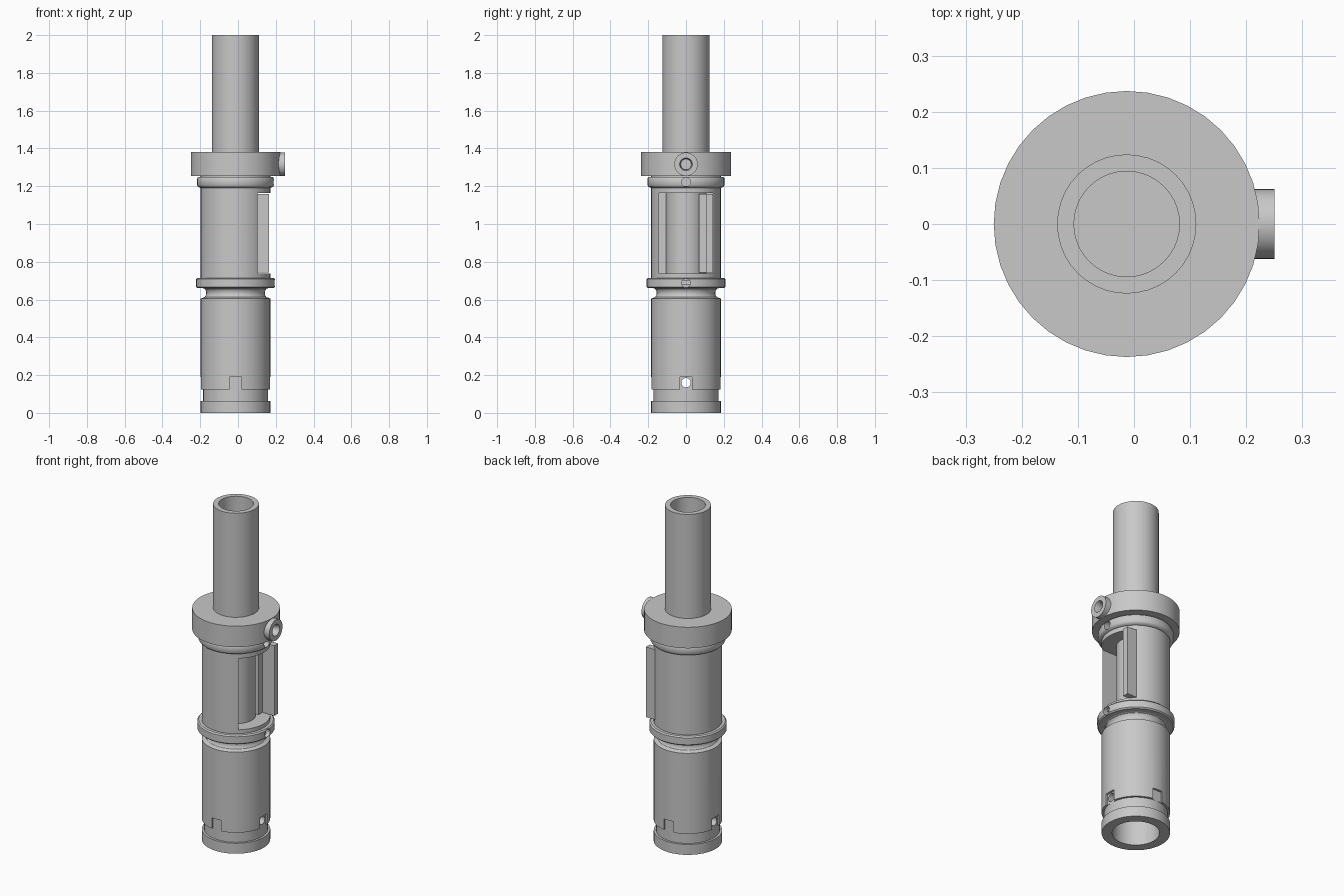
import bpy, bmesh, math
from mathutils import Matrix, Vector

if "Cube" in bpy.data.objects:
    bpy.data.objects.remove(bpy.data.objects["Cube"], do_unlink=True)

AXIS = Vector((-0.013, 0, 0))
SIDES = 40

steel = bpy.data.materials.new("grey_steel")
steel.use_nodes = True
colour = (0.58, 0.58, 0.58, 1)
steel.diffuse_color = colour
steel.node_tree.nodes["Principled BSDF"].inputs["Base Color"].default_value = colour


def finish(name, bm):
    bmesh.ops.remove_doubles(bm, verts=bm.verts, dist=1e-5)
    bmesh.ops.recalc_face_normals(bm, faces=bm.faces)
    mesh = bpy.data.meshes.new(name)
    bm.to_mesh(mesh)
    bm.free()
    mesh.materials.append(steel)
    ob = bpy.data.objects.new(name, mesh)
    ob.location = AXIS
    bpy.context.collection.objects.link(ob)
    return ob


def lathe(name, profile, turn=None):
    """Revolve a list of (radius, height) points round z, then turn the result."""
    bm = bmesh.new()
    verts = [bm.verts.new((r, 0, z)) for r, z in profile]
    edges = [bm.edges.new(pair) for pair in zip(verts, verts[1:])]
    if profile[0][0] > 0:
        edges.append(bm.edges.new((verts[-1], verts[0])))
    bmesh.ops.spin(bm, geom=verts + edges, axis=(0, 0, 1), cent=(0, 0, 0),
                   steps=SIDES, angle=math.tau)
    if turn:
        bm.transform(turn)
    return finish(name, bm)


def box(name, x, y, z, angle=0):
    bm = bmesh.new()
    bmesh.ops.create_cube(bm, size=1)
    size = [b - a for a, b in (x, y, z)]
    mid = [(a + b) / 2 for a, b in (x, y, z)]
    bm.transform(Matrix.Rotation(angle, 4, "Z") @ Matrix.Translation(mid)
                 @ Matrix.Diagonal((*size, 1)))
    return finish(name, bm)


def sideways(x, z):
    """Point the local z axis along +x, starting at the given place."""
    return Matrix.Translation((x, 0, z)) @ Matrix.Rotation(math.pi / 2, 4, "Y")


def rod(name, r, x0, x1, z):
    return lathe(name, [(0, 0), (r, 0), (r, x1 - x0), (0, x1 - x0)], sideways(x0, z))


def cut(target, cutter):
    cutter.hide_render = True
    mod = target.modifiers.new("cut", "BOOLEAN")
    mod.operation = "DIFFERENCE"
    mod.solver = "EXACT"
    mod.object = cutter
    bpy.context.view_layer.objects.active = target
    bpy.ops.object.modifier_apply(modifier=mod.name)
    bpy.data.objects.remove(cutter, do_unlink=True)


# Lower sleeve with open bottom, locating neck and rounded groove
groove = [(0.172 + 0.017 * math.cos(a), 0.635 - 0.025 * math.sin(a))
          for a in [math.radians(270 - 30 * i) for i in range(1, 6)]]
sleeve = lathe("lower_sleeve", [
    (0, 0.58), (0.128, 0.58), (0.128, 0), (0.185, 0), (0.185, 0.062),
    (0.172, 0.062), (0.172, 0.125), (0.185, 0.125), (0.185, 0.605)]
    + sorted(groove, key=lambda p: p[1])
    + [(0.185, 0.665), (0.185, 0.68), (0, 0.68)])
for i in range(4):
    cut(sleeve, box("notch_cutter", (0.172, 0.3), (-0.032, 0.032), (0.12, 0.19),
                    i * math.pi / 2))
cut(sleeve, rod("cross_hole_cutter", 0.025, -0.4, 0.4, 0.16))

# Lower and upper rings, each with a blind hole on the left side
lower_ring = lathe("lower_ring", [
    (0, 0.66), (0.202, 0.66), (0.209, 0.667), (0.209, 0.708),
    (0.202, 0.715), (0, 0.715)])
upper_ring = lathe("upper_ring", [
    (0, 1.19), (0.185, 1.19), (0.199, 1.197), (0.204, 1.205), (0.204, 1.24),
    (0.199, 1.248), (0.185, 1.25), (0.185, 1.26), (0, 1.26)])
for ring, z in ((lower_ring, 0.687), (upper_ring, 1.222)):
    cut(ring, rod("ring_hole_cutter", 0.024, 0.165, 0.4, z))

# Upper housing with a window on its left side
housing = lathe("upper_housing", [(0, 0.7), (0.185, 0.7), (0.185, 1.2), (0, 1.2)])
cut(housing, box("window_cutter", (0, 0.3), (-0.143, 0.143), (0.738, 1.163)))

# Shaft and catch plate inside the window
lathe("inner_shaft", [(0, 0.72), (0.106, 0.72), (0.106, 1.18), (0, 1.18)])
box("catch_plate", (0, 0.178), (0.106, 0.1425), (0.742, 1.16))
box("catch_lip", (0, 0.1), (0.069, 0.106), (0.742, 1.16))

# Wide collar and hollow top tube
lathe("collar", [(0, 1.255), (0.237, 1.255), (0.237, 1.38), (0, 1.38)])
lathe("top_tube", [(0, 1.37), (0.124, 1.37), (0.124, 2), (0.094, 2),
                   (0.094, 1.39), (0, 1.39)])

# Side port with countersunk opening
lathe("side_port", [(0, 0), (0.062, 0), (0.062, 0.063), (0.034, 0.063),
                    (0.028, 0.045), (0.028, 0.02), (0, 0.02)],
      sideways(0.2, 1.316))
for ob in list(bpy.context.collection.objects):
    if ob.type == "MESH" and ob.name == "collar":
        cut(ob, rod("port_cutter", 0.05, 0.205, 0.4, 1.316))

# Smooth round surfaces while keeping sharp edges
bpy.ops.object.select_all(action="DESELECT")
for ob in bpy.context.collection.objects:
    if ob.type == "MESH":
        ob.select_set(True)
        bpy.context.view_layer.objects.active = ob
bpy.ops.object.shade_smooth_by_angle(angle=math.radians(32))
